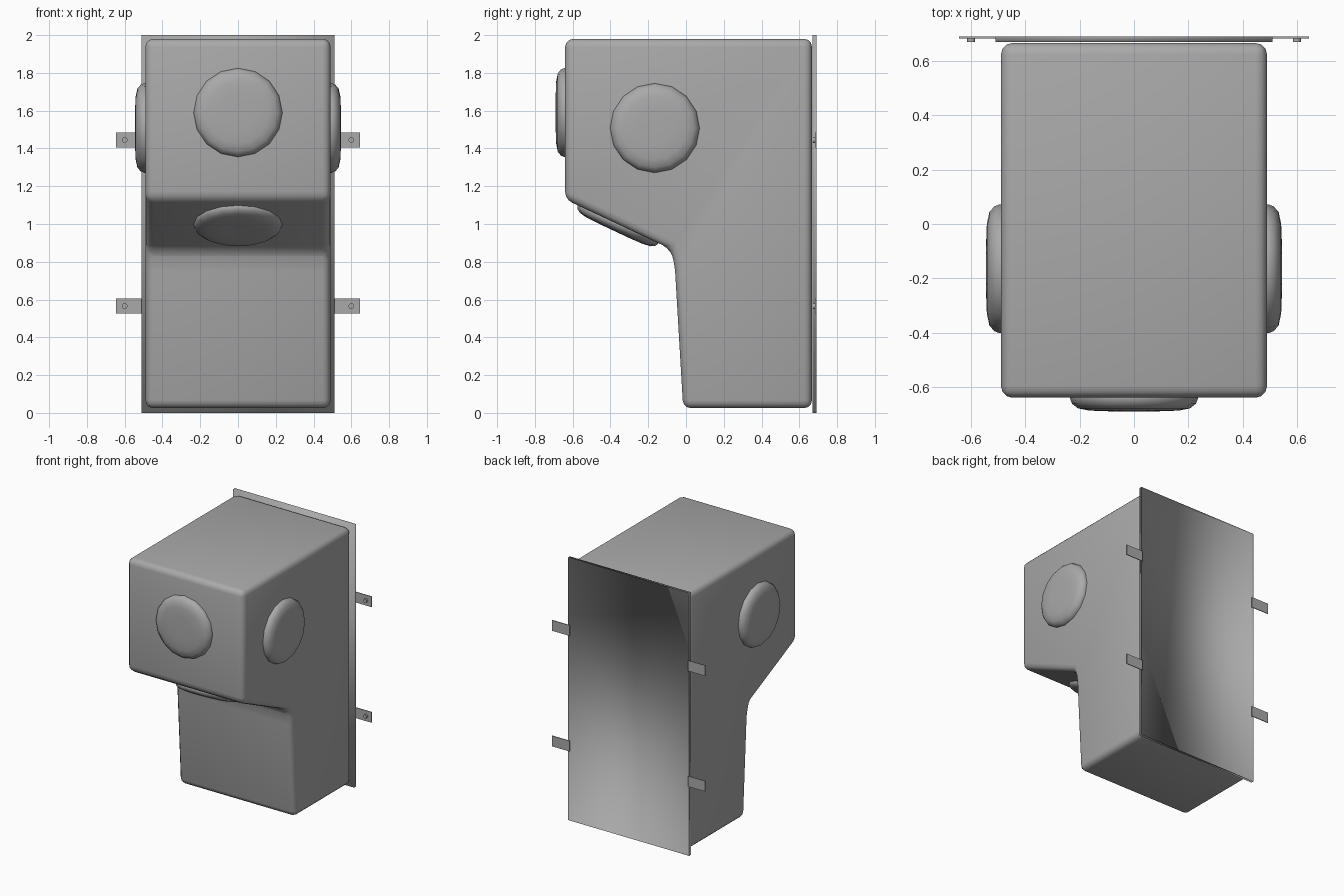
import bpy, bmesh, math
from mathutils import Matrix, Vector

if "Cube" in bpy.data.objects:
    bpy.data.objects.remove(bpy.data.objects["Cube"])

grey = bpy.data.materials.new("plain_grey")
grey.use_nodes = True
grey.diffuse_color = (0.4, 0.4, 0.4, 1)
grey.node_tree.nodes["Principled BSDF"].inputs["Base Color"].default_value = (0.4, 0.4, 0.4, 1)


def finish(bm, name, smooth):
    mesh = bpy.data.meshes.new(name)
    bm.to_mesh(mesh)
    bm.free()
    obj = bpy.data.objects.new(name, mesh)
    bpy.context.collection.objects.link(obj)
    mesh.materials.append(grey)
    bpy.ops.object.select_all(action='DESELECT')
    obj.select_set(True)
    bpy.context.view_layer.objects.active = obj
    bpy.ops.object.shade_smooth_by_angle(angle=math.radians(smooth))


def add_box(bm, low, high):
    low, high = Vector(low), Vector(high)
    matrix = Matrix.Translation((low + high) / 2) @ Matrix.Diagonal((*(high - low), 1))
    bmesh.ops.create_cube(bm, size=1, matrix=matrix)


# Housing: extruded side profile with rounded edges
bm = bmesh.new()
profile = [(-0.64, 1.98), (-0.64, 1.13), (-0.085, 0.87), (-0.06, 0.79),
           (-0.015, 0.025), (0.667, 0.025), (0.667, 1.98)]
side = bm.faces.new([bm.verts.new((-0.49, y, z)) for y, z in profile])
swept = bmesh.ops.extrude_face_region(bm, geom=[side])
bmesh.ops.translate(bm, vec=(0.98, 0, 0),
                    verts=[v for v in swept["geom"] if isinstance(v, bmesh.types.BMVert)])
bmesh.ops.recalc_face_normals(bm, faces=bm.faces)
bmesh.ops.bevel(bm, geom=bm.edges[:], offset=0.045, segments=3, profile=0.5,
                affect='EDGES', clamp_overlap=True)
finish(bm, "housing", 40)

# Back plate: a shallow sheet tray, open to the back and softly shaded inside
bm = bmesh.new()
add_box(bm, (-0.51, 0.67, 0), (0.51, 0.69, 2))
bm.normal_update()
bmesh.ops.delete(bm, geom=[f for f in bm.faces if f.normal.y > 0.99], context='FACES')
bmesh.ops.reverse_faces(bm, faces=bm.faces)
finish(bm, "back_plate", 180)


# Shallow domed discs
def disc(name, centre, direction, radius, height, sides=16):
    bm = bmesh.new()
    matrix = Matrix.Translation(centre) @ Vector(direction).to_track_quat('Z', 'Y').to_matrix().to_4x4()
    rings = []
    for scale, rise in [(1, -0.2), (1, 0.1), (0.97, 0.45), (0.88, 0.78), (0.7, 0.95), (0.4, 1)]:
        rings.append([bm.verts.new(matrix @ Vector((
            radius * scale * math.cos(math.tau * i / sides),
            radius * scale * math.sin(math.tau * i / sides),
            height * rise))) for i in range(sides)])
    for a, b in zip(rings, rings[1:]):
        for i in range(sides):
            j = (i + 1) % sides
            bm.faces.new((a[i], a[j], b[j], b[i]))
    bm.faces.new(rings[-1])
    finish(bm, name, 50)


disc("front_disc", (0, -0.64, 1.59), (0, -1, 0), 0.235, 0.05)
disc("left_disc", (0.49, -0.165, 1.508), (1, 0, 0), 0.237, 0.055)
disc("right_disc", (-0.49, -0.165, 1.508), (-1, 0, 0), 0.237, 0.055)
disc("underside_disc", (0, -0.36, 0.998), (0, -0.26, -0.555), 0.235, 0.04)

# Mounting tabs with small screws
for label, s in (("left", 1), ("right", -1)):
    for level, z in (("upper", 1.445), ("lower", 0.565)):
        bm = bmesh.new()
        x0, x1 = sorted((0.5 * s, 0.645 * s))
        add_box(bm, (x0, 0.684, z - 0.04), (x1, 0.69, z + 0.04))
        finish(bm, f"{level}_{label}_tab", 30)
        bm = bmesh.new()
        bmesh.ops.create_cone(bm, cap_ends=True, segments=12, radius1=0.015, radius2=0.015, depth=0.016,
                              matrix=Matrix.Translation((0.6 * s, 0.678, z)) @ Matrix.Rotation(math.pi / 2, 4, 'X'))
        finish(bm, f"{level}_{label}_screw", 40)
